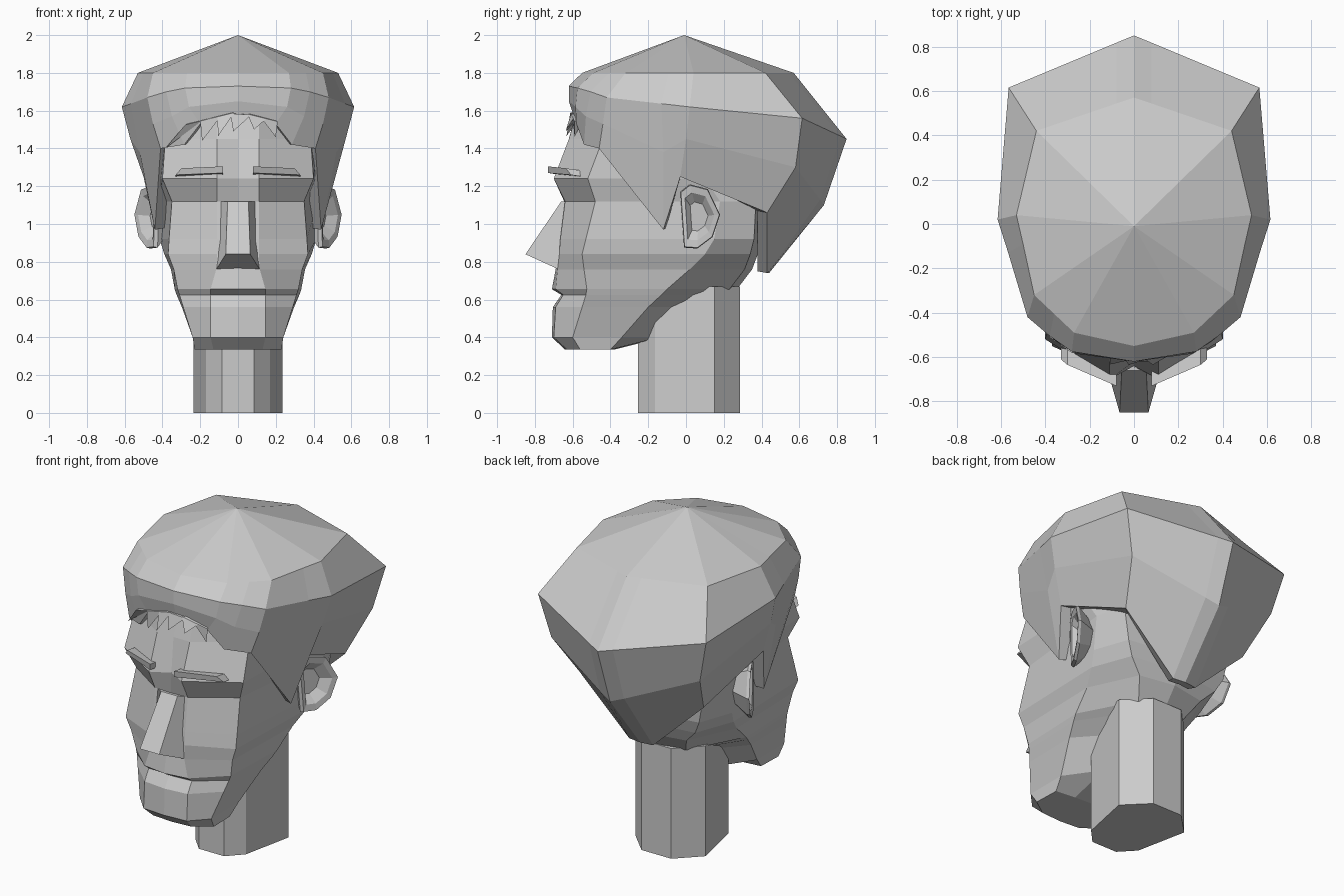
import bpy, bmesh

grey = bpy.data.materials.new("plain grey")
grey.diffuse_color = (0.6, 0.6, 0.6, 1)


def make(name, verts, faces):
    """Flat shaded mesh object with outward normals."""
    me = bpy.data.meshes.new(name)
    me.from_pydata(verts, [], faces)
    bm = bmesh.new()
    bm.from_mesh(me)
    bmesh.ops.recalc_face_normals(bm, faces=bm.faces)
    bm.to_mesh(me)
    bm.free()
    me.materials.append(grey)
    ob = bpy.data.objects.new(name, me)
    bpy.context.collection.objects.link(ob)
    return ob


def mirror_ring(half):
    """Half ring from front to back on +x, completed on -x."""
    return half + [(-x, y, z) for x, y, z in reversed(half) if x > 1e-6]


def loft(name, rings, cap_start=True, cap_end=True, apex=None):
    n = len(rings[0])
    verts = [v for r in rings for v in r]
    faces = [(k * n + i, k * n + (i + 1) % n, (k + 1) * n + (i + 1) % n, (k + 1) * n + i)
             for k in range(len(rings) - 1) for i in range(n)]
    if cap_start:
        faces.append(tuple(range(n))[::-1])
    last = (len(rings) - 1) * n
    if apex:
        verts.append(apex)
        faces += [(last + i, last + (i + 1) % n, len(verts) - 1) for i in range(n)]
    elif cap_end:
        faces.append(tuple(range(last, last + n)))
    return make(name, verts, faces)


# Head: z, front y, then inner face, face corner, jaw crease, rear side (x, y), back y
levels = [
    (0.335, -.64, .13, -.63, .23, -.56, .225, -.40, .10, -.385, -.38),
    (0.40, -.71, .145, -.70, .24, -.60, .24, -.34, .10, -.14, -.12),
    (0.56, -.705, .145, -.69, .29, -.55, .297, -.20, .10, .02, .05),
    (0.625, -.66, .145, -.65, .31, -.53, .325, -.13, .13, .16, .20),
    (0.655, -.71, .145, -.69, .32, -.525, .335, -.10, .16, .23, .27),
    (0.76, -.69, .115, -.68, .34, -.54, .355, .02, .22, .31, .35),
    (0.84, -.68, .11, -.67, .37, -.55, .39, .10, .30, .34, .38),
    (0.92, -.67, .11, -.665, .365, -.53, .415, .15, .34, .36, .41),
    (1.12, -.645, .11, -.64, .35, -.48, .42, .18, .38, .37, .43),
    (1.24, -.64, .11, -.70, .40, -.52, .425, .10, .38, .36, .45),
    (1.45, -.62, .11, -.62, .385, -.44, .42, .00, .36, .36, .45),
    (1.62, -.575, .11, -.57, .36, -.41, .40, .00, .36, .36, .45),
]
rings = []
for z, yf, *p, yb in levels:
    half = [(0, yf, z)] + [(p[i], p[i + 1], z) for i in range(0, 8, 2)] + [(0, yb, z)]
    rings.append(mirror_ring(half))
loft("head", rings)

# Neck: eight sided column
neck = [(.085, -.255), (.17, -.165), (.235, .15), (.10, .285)]
loft("neck", [mirror_ring([(x, y, z) for x, y in neck]) for z in (0, .67)])

# Hair: columns from front to back, each from crown edge down to hairline
columns = [
    [(0, -.55, 1.80), (0, -.62, 1.73), (0, -.62, 1.65), (0, -.595, 1.575)],
    [(.27, -.49, 1.80), (.28, -.575, 1.72), (.26, -.585, 1.62), (.20, -.58, 1.53)],
    [(.36, -.405, 1.80), (.38, -.505, 1.70), (.35, -.53, 1.57), (.285, -.54, 1.42)],
    [(.45, -.32, 1.80), (.48, -.42, 1.67), (.45, -.44, 1.53), (.41, -.46, 1.40)],
    [(.50, -.09, 1.80), (.567, -.13, 1.637), (.52, -.12, 1.38), (.44, -.12, .97)],
    [(.53, .04, 1.80), (.615, .02, 1.62), (.57, .0, 1.45), (.50, -.03, 1.25)],
    [(.44, .42, 1.80), (.565, .615, 1.56), (.50, .58, 1.30), (.42, .43, 1.06)],
    [(.08, .543, 1.80), (.08, .817, 1.466), (.08, .71, 1.13), (.08, .43, .74)],
    [(0, .57, 1.80), (0, .85, 1.45), (0, .73, 1.10), (0, .44, .74)],
]
rows = [[c[k] for c in columns] for k in (3, 2, 1, 0)]
inner = [(x * .86, y * .88, z + .01) for x, y, z in rows[0]]
loft("hair", [mirror_ring(r) for r in [inner] + rows], cap_start=False, apex=(0, -.01, 2.0))

# Fringe strands: left x, right x, tip x, tip z
strands = [(-.28, -.19, -.385, 1.40), (-.20, -.09, -.19, 1.44), (-.11, -.02, -.105, 1.465),
           (-.04, .07, -.025, 1.49), (.05, .15, .085, 1.50), (.12, .21, .20, 1.46)]
for i, (a, b, t, tz) in enumerate(strands):
    def hairline(x):
        return 1.595 - .25 * abs(x), -.615 + .12 * abs(x)
    (za, ya), (zb, yb) = hairline(a), hairline(b)
    yt = -.635 + .45 * max(0, abs(t) - .1)
    make(f"fringe_strand_{i + 1}",
         [(a, ya, za), (b, yb, zb), (t, yt, tz), ((a + b) / 2, ya + .06, max(za, zb))],
         [(0, 1, 2), (1, 3, 2), (3, 0, 2), (0, 3, 1)])

# Nose: ridge, wings and flat underside
half = [(.055, -.66, 1.12), (.065, -.85, .84), (.115, -.675, .76), (.11, -.63, 1.12)]
make("nose", half + [(-x, y, z) for x, y, z in half],
     [(0, 4, 5, 1), (0, 1, 2, 3), (4, 7, 6, 5), (1, 5, 6, 2), (0, 3, 7, 4), (2, 6, 7, 3)])

# Ear outline as (y, z), tilted outward toward the back
outline = [(-.03, 1.17), (.02, 1.21), (.115, 1.185), (.18, 1.05),
           (.14, .93), (.06, .87), (-.01, .875)]


def ear_ring(scale, lift, flat=None):
    cy, cz = .065, 1.04
    pts = [(cy + (y - cy) * scale, cz + (z - cz) * scale) for y, z in outline]
    return [(flat if flat else .43 + (y + .03) * .55 + lift, y, z) for y, z in pts]


for side, label in ((1, "right"), (-1, "left")):
    ear = [ear_ring(.6, 0, .38), ear_ring(1, -.015), ear_ring(.97, .005),
           ear_ring(.74, .0), ear_ring(.45, -.045)]
    loft(label + "_ear", [[(side * x, y, z) for x, y, z in r] for r in ear])

    # Eyebrow: slim slab standing out from the brow
    front = [(.08, -.73, 1.305), (.30, -.635, 1.295), (.33, -.61, 1.26), (.08, -.73, 1.27)]
    slab = [[(side * x, y + d, z - d * .15) for x, y, z in front] for d in (0, .11)]
    loft(label + "_eyebrow", slab)
